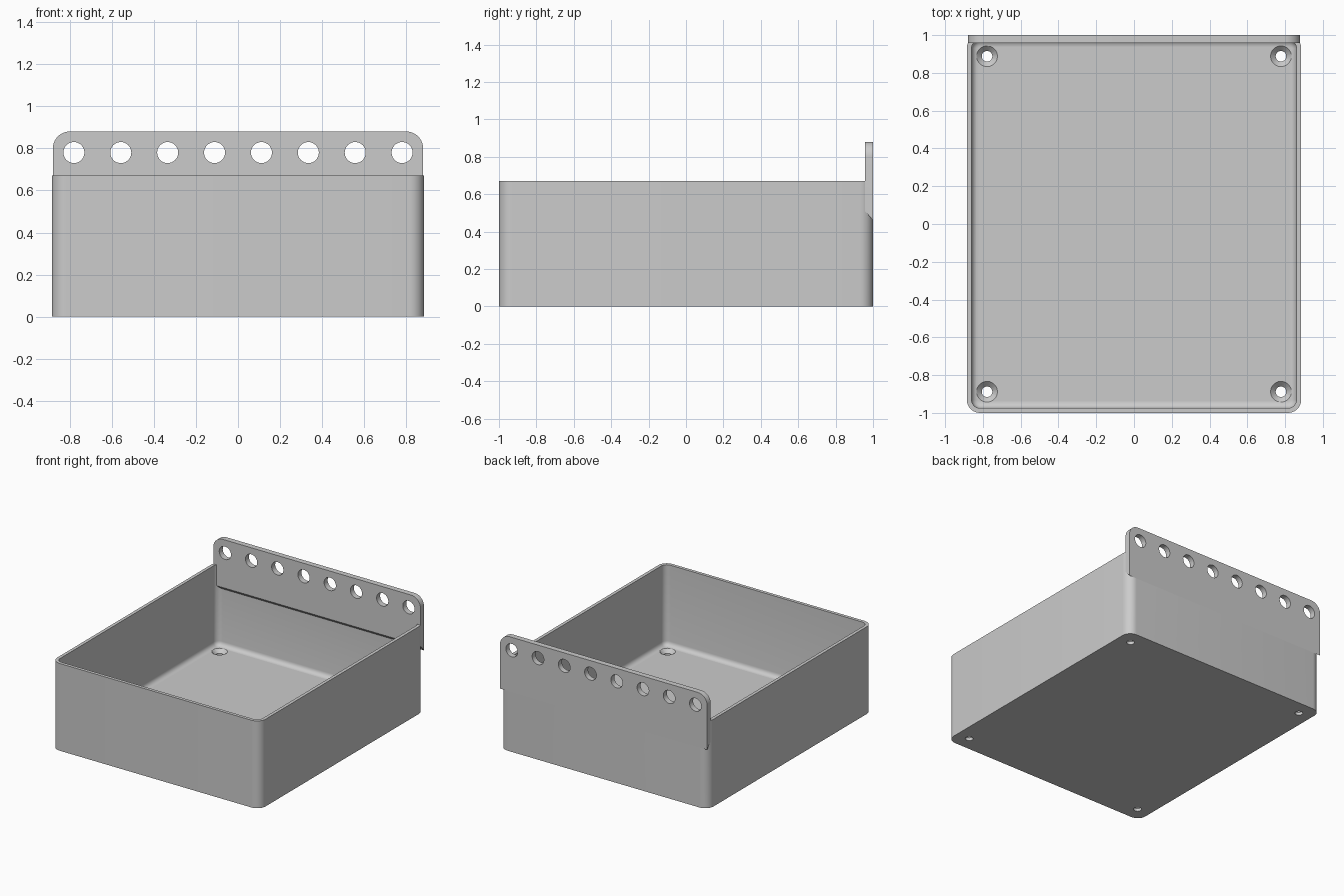
import bpy, bmesh, math
from mathutils import Matrix

if "Cube" in bpy.data.objects:
    bpy.data.objects.remove(bpy.data.objects["Cube"], do_unlink=True)

HX, HY, H = 0.885, 1.0, 0.67           # tray half sizes and height
R, WALL, FLOOR, FILLET = 0.07, 0.025, 0.05, 0.035
PLATE_Y = 0.957                        # front face of the hanging plate

grey = bpy.data.materials.new("grey plastic")
grey.use_nodes = True
grey.diffuse_color = (0.6, 0.6, 0.6, 1)
grey.node_tree.nodes["Principled BSDF"].inputs["Base Color"].default_value = (0.6, 0.6, 0.6, 1)


def arc(cx, cy, r, start, steps=10):
    angles = [start + math.pi / 2 * i / steps for i in range(steps + 1)]
    return [(cx + r * math.cos(a), cy + r * math.sin(a)) for a in angles]


def rounded_rect(inset):
    r = max(R - inset, 0.01)
    x, y = HX - inset - r, HY - inset - r
    corners = [(x, y), (-x, y), (-x, -y), (x, -y)]
    return [p for i, c in enumerate(corners) for p in arc(*c, r, i * math.pi / 2)]


def make(name, bm):
    bmesh.ops.recalc_face_normals(bm, faces=bm.faces)
    mesh = bpy.data.meshes.new(name)
    bm.to_mesh(mesh)
    bm.free()
    mesh.materials.append(grey)
    obj = bpy.data.objects.new(name, mesh)
    bpy.context.collection.objects.link(obj)
    return obj


def combine(target, other, operation):
    mod = target.modifiers.new(operation.lower(), 'BOOLEAN')
    mod.operation, mod.solver, mod.object = operation, 'EXACT', other
    bpy.context.view_layer.objects.active = target
    bpy.ops.object.modifier_apply(modifier=mod.name)
    bpy.data.objects.remove(other, do_unlink=True)


def cone(bm, matrix, r1, r2, depth):
    bmesh.ops.create_cone(bm, cap_ends=True, segments=32, radius1=r1, radius2=r2,
                          depth=depth, matrix=matrix)


# Tray: one skin of rounded rectangles, up the outside and down the inside
bm = bmesh.new()
levels = [(0, 0), (0, H), (WALL, H)]
for i in range(6):
    a = math.pi / 2 * i / 5
    levels.append((WALL + FILLET * (1 - math.cos(a)), FLOOR + FILLET * (1 - math.sin(a))))
rings = [[bm.verts.new((x, y, z)) for x, y in rounded_rect(d)] for d, z in levels]
for low, high in zip(rings, rings[1:]):
    n = len(low)
    for i in range(n):
        j = (i + 1) % n
        bm.faces.new((low[i], low[j], high[j], high[i]))
bm.faces.new(rings[0])
bm.faces.new(rings[-1])
tray = make("tray", bm)

# Hanging plate: rounded top corners
PX, TOP, BOTTOM, PR = 0.88, 0.88, 0.46, 0.08
outline = [(-PX, BOTTOM), (PX, BOTTOM)]
outline += arc(PX - PR, TOP - PR, PR, 0) + arc(PR - PX, TOP - PR, PR, math.pi / 2)
bm = bmesh.new()
face = bm.faces.new([bm.verts.new((x, PLATE_Y, z)) for x, z in outline])
back = bmesh.ops.extrude_face_region(bm, geom=[face])["geom"]
bmesh.ops.translate(bm, vec=(0, HY - PLATE_Y, 0),
                    verts=[v for v in back if isinstance(v, bmesh.types.BMVert)])
# Sloping underside that runs out at the back
for v in bm.verts:
    if v.co.z < BOTTOM + 0.01 and v.co.y < HY - 0.01:
        v.co.z += 0.05
plate = make("hanging_plate", bm)

# Row of peg holes through the plate
bm = bmesh.new()
for i in range(8):
    x = -0.78 + 1.56 * i / 7
    turn = Matrix.Translation((x, 0.98, 0.78)) @ Matrix.Rotation(math.pi / 2, 4, 'X')
    cone(bm, turn, 0.05, 0.05, 0.2)
combine(plate, make("peg_hole_cutter", bm), 'DIFFERENCE')

# Countersunk screw holes in the floor corners
for name, r1, r2, z, depth in (("screw_hole_cutter", 0.028, 0.028, 0.03, 0.2),
                               ("countersink_cutter", 0.025, 0.057, FLOOR - 0.014, 0.032)):
    bm = bmesh.new()
    for sx in (-1, 1):
        for sy in (-1, 1):
            cone(bm, Matrix.Translation((sx * 0.778, sy * 0.888, z)), r1, r2, depth)
    combine(tray, make(name, bm), 'DIFFERENCE')

combine(tray, plate, 'UNION')
tray.name = "tray_with_hanging_plate"

# Smooth rounded corners, crisp edges
bpy.ops.object.select_all(action='DESELECT')
tray.select_set(True)
bpy.context.view_layer.objects.active = tray
bpy.ops.object.shade_smooth_by_angle(angle=math.radians(30))
